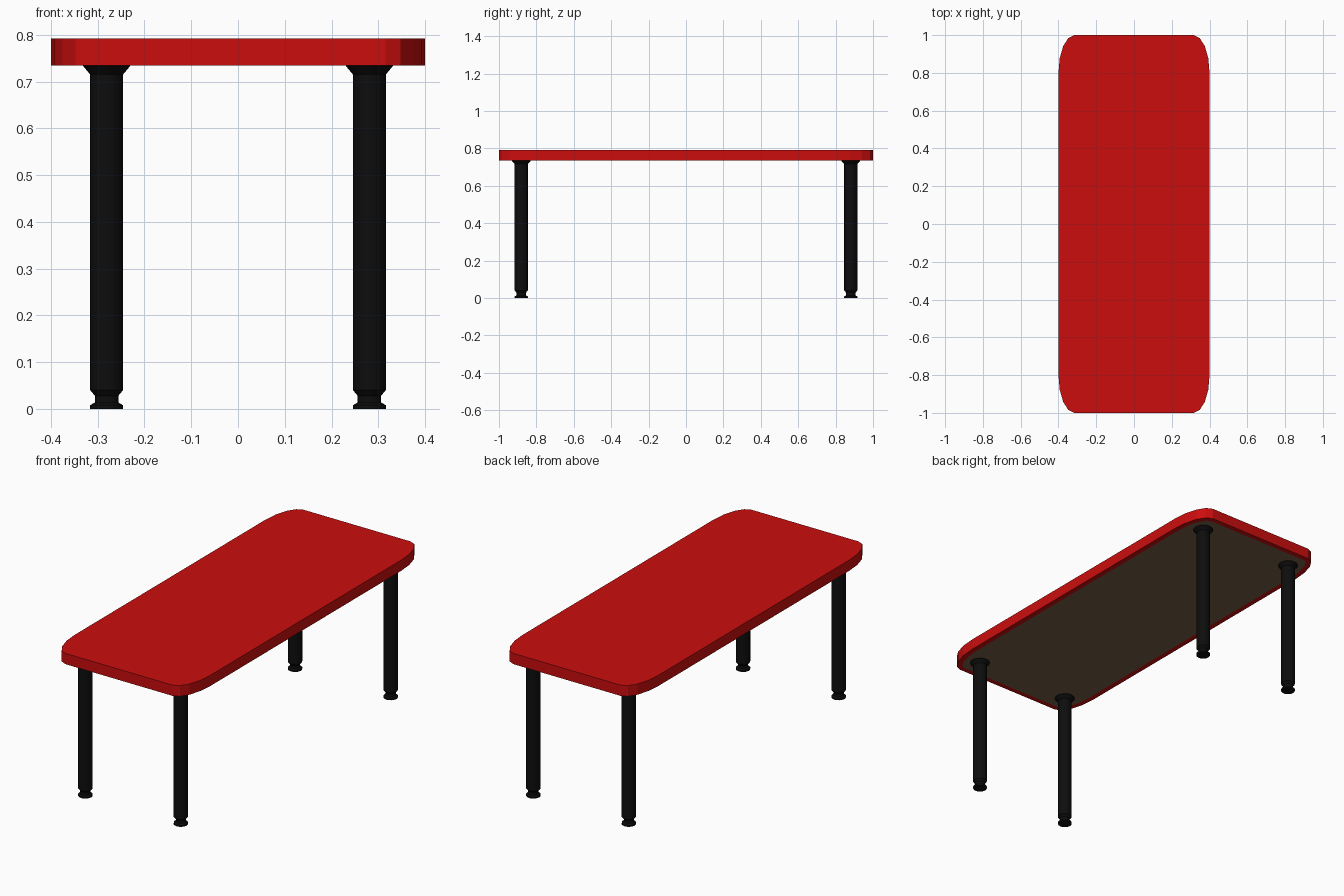
import bpy, bmesh
from math import sin, cos, pi, radians

cube = bpy.data.objects.get("Cube")
if cube:
    bpy.data.objects.remove(cube, do_unlink=True)


def material(name, rgb, roughness=0.6):
    m = bpy.data.materials.new(name)
    m.use_nodes = True
    m.diffuse_color = (*rgb, 1)
    shader = m.node_tree.nodes["Principled BSDF"]
    shader.inputs["Base Color"].default_value = (*rgb, 1)
    shader.inputs["Roughness"].default_value = roughness
    return m


RED = material("red laminate", (0.6, 0.004, 0.004))
BROWN = material("brown underside", (0.18, 0.12, 0.065))
BLACK = material("black metal", (0.004, 0.004, 0.004))

WIDTH, LENGTH = 0.4, 1.0          # half sizes of the tabletop
BOTTOM, TOP = 0.735, 0.792
CORNER_X, CORNER_Y, STEPS = 0.085, 0.2, 4


def finish(bm, name, materials):
    bmesh.ops.recalc_face_normals(bm, faces=bm.faces)
    mesh = bpy.data.meshes.new(name)
    bm.to_mesh(mesh)
    bm.free()
    for m in materials:
        mesh.materials.append(m)
    obj = bpy.data.objects.new(name, mesh)
    bpy.context.collection.objects.link(obj)
    return obj


# Tabletop: slab with elliptical corners and an inset panel underneath
def make_tabletop():
    bm = bmesh.new()
    ring = []
    for quarter, (sx, sy) in enumerate([(1, 1), (-1, 1), (-1, -1), (1, -1)]):
        for i in range(STEPS + 1):
            a = (quarter + i / STEPS) * pi / 2
            x = sx * (WIDTH - CORNER_X) + CORNER_X * cos(a)
            y = sy * (LENGTH - CORNER_Y) + CORNER_Y * sin(a)
            ring.append(bm.verts.new((x, y, BOTTOM)))
    base = bm.faces.new(ring)
    side = bmesh.ops.extrude_face_region(bm, geom=[base], use_keep_orig=True)
    raised = [v for v in side["geom"] if isinstance(v, bmesh.types.BMVert)]
    bmesh.ops.translate(bm, verts=raised, vec=(0, 0, TOP - BOTTOM))
    bmesh.ops.recalc_face_normals(bm, faces=bm.faces)
    bmesh.ops.inset_region(bm, faces=[base], thickness=0.028)
    base.material_index = 1
    return finish(bm, "tabletop", [RED, BROWN])


# Leg: lathed profile with foot, neck, tube and mounting collar
LEG_PROFILE = [(0.035, 0), (0.035, 0.008), (0.025, 0.014), (0.025, 0.028),
               (0.035, 0.04), (0.035, 0.715), (0.05, 0.733), (0.05, BOTTOM)]
SIDES = 16


def make_leg(name, cx, cy):
    bm = bmesh.new()
    rings = []
    for r, z in LEG_PROFILE:
        angles = [2 * pi * i / SIDES for i in range(SIDES)]
        rings.append([bm.verts.new((r * cos(a), r * sin(a), z)) for a in angles])
    for low, high in zip(rings, rings[1:]):
        for i in range(SIDES):
            j = (i + 1) % SIDES
            bm.faces.new((low[i], low[j], high[j], high[i]))
    bm.faces.new(rings[0])
    bm.faces.new(rings[-1])
    leg = finish(bm, name, [BLACK])
    leg.location = (cx, cy, 0)
    bpy.ops.object.select_all(action="DESELECT")
    leg.select_set(True)
    bpy.context.view_layer.objects.active = leg
    bpy.ops.object.shade_smooth_by_angle(angle=radians(30))


make_tabletop()
for end, sy in (("front", -1), ("back", 1)):
    for hand, sx in (("left", 1), ("right", -1)):
        make_leg(f"{end}_{hand}_leg", sx * 0.281, sy * 0.881)
